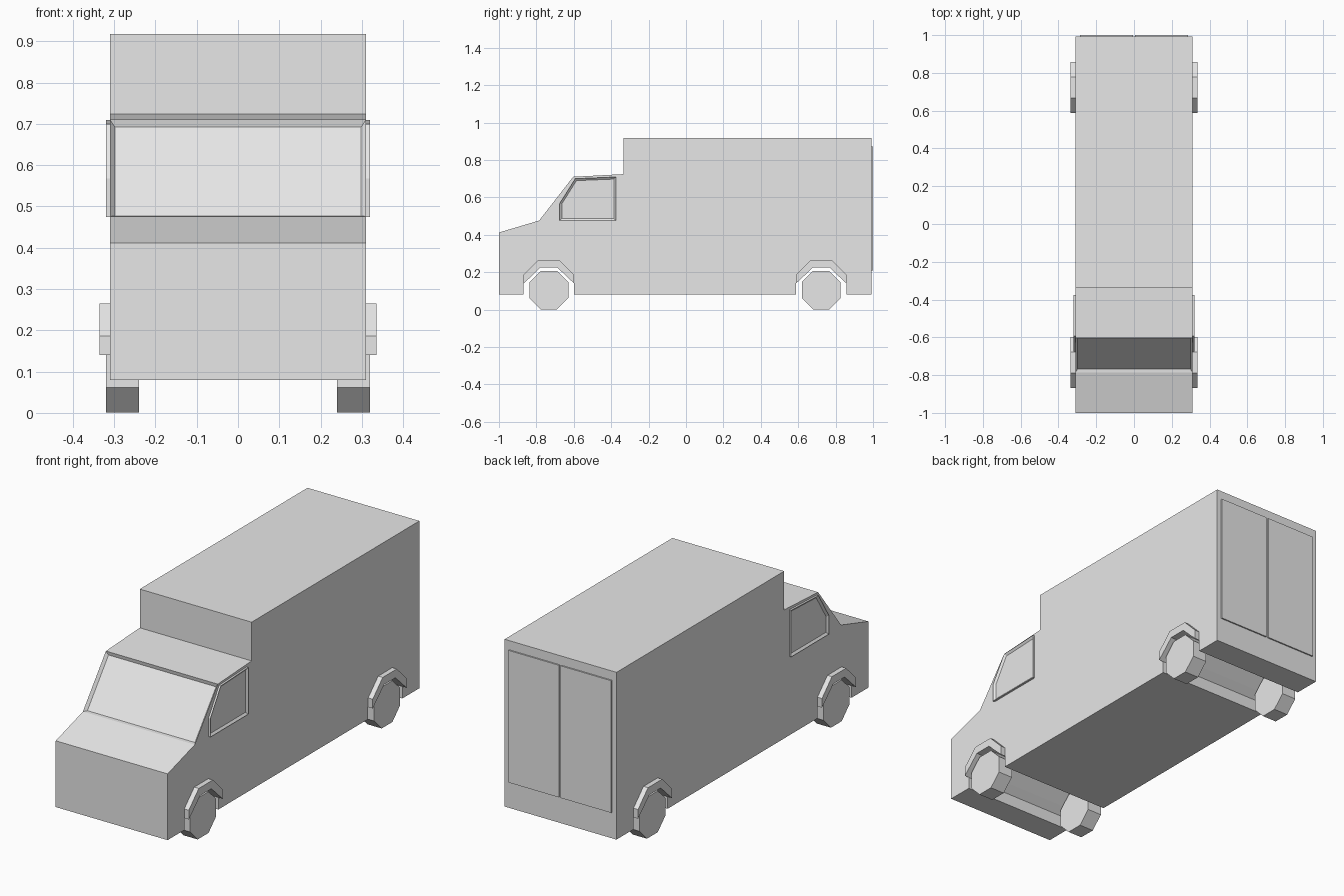
import bpy, bmesh, math
from mathutils import Vector

cube = bpy.data.objects.get("Cube")
if cube:
    bpy.data.objects.remove(cube, do_unlink=True)

grey = bpy.data.materials.new("light grey")
grey.use_nodes = True
grey.diffuse_color = (0.8, 0.8, 0.8, 1)
grey.node_tree.nodes["Principled BSDF"].inputs["Base Color"].default_value = (0.8, 0.8, 0.8, 1)


def prism(name, outline, x0, x1, inset=None):
    """Extrude a (y, z) outline from x0 to x1; inset = (direction, width, depth)."""
    bm = bmesh.new()
    base = bm.faces.new([bm.verts.new((x0, y, z)) for y, z in outline])
    ext = bmesh.ops.extrude_face_region(bm, geom=[base], use_keep_orig=True)
    moved = [v for v in ext["geom"] if isinstance(v, bmesh.types.BMVert)]
    bmesh.ops.translate(bm, vec=(x1 - x0, 0, 0), verts=moved)
    bmesh.ops.recalc_face_normals(bm, faces=bm.faces)
    if inset:
        direction, width, depth = inset
        bm.normal_update()
        target = max(bm.faces, key=lambda f: f.normal.dot(Vector(direction).normalized()))
        bmesh.ops.inset_individual(bm, faces=[target], thickness=width, depth=-depth,
                                   use_even_offset=True)
    mesh = bpy.data.meshes.new(name)
    bm.to_mesh(mesh)
    bm.free()
    mesh.materials.append(grey)
    obj = bpy.data.objects.new(name, mesh)
    bpy.context.collection.objects.link(obj)
    return obj


HALF = 0.31
AXLES = {"front": -0.733, "rear": 0.723}
SIDES = {"right": -1, "left": 1}

# Half outlines of the wheel arch, relative to the axle
arch_inner = [(0.1, 0.172), (0.045, 0.225)]
arch_outer = [(0.135, 0.14), (0.135, 0.186), (0.056, 0.265)]


def mirrored(points):
    """Run from the front end over the top to the rear end."""
    return [(-y, z) for y, z in points] + [(y, z) for y, z in reversed(points)]


# Body with full-width wheel channels and a recessed windscreen
body_outline = [(0.993, 0.08), (0.993, 0.918), (-0.335, 0.918), (-0.335, 0.724),
                (-0.603, 0.71), (-0.785, 0.476), (-1, 0.412), (-1, 0.08)]
for y in AXLES.values():
    channel = mirrored([(0.135, 0.08), (0.135, 0.14)] + arch_inner)
    body_outline += [(y + dy, z) for dy, z in channel]
prism("body", body_outline, -HALF, HALF, inset=((0, -0.79, 0.61), 0.012, 0.014))

# Wheels and arch flares
octagon = [(0.112 * math.cos(math.radians(22.5 + 45 * i)),
            0.104 + 0.112 * math.sin(math.radians(22.5 + 45 * i))) for i in range(8)]
flare = mirrored(arch_outer) + mirrored(arch_inner)[::-1]
for end, y in AXLES.items():
    for side, s in SIDES.items():
        prism(f"{end}_{side}_wheel", [(y + a, z) for a, z in octagon], s * 0.24, s * 0.32)
        prism(f"{end}_{side}_arch_flare", [(y + a, z) for a, z in flare], s * 0.3, s * 0.335)

# Raised side window frames with recessed panes
window = [(-0.375, 0.475), (-0.375, 0.709), (-0.592, 0.7), (-0.675, 0.568), (-0.675, 0.475)]
for side, s in SIDES.items():
    prism(f"{side}_side_window", window, s * 0.3, s * 0.32, inset=((s, 0, 0), 0.011, 0.009))

# Raised rear door panels
door = [(0.985, 0.21), (1, 0.21), (1, 0.872), (0.985, 0.872)]
for side, s in SIDES.items():
    prism(f"{side}_rear_door", door, s * 0.005, s * 0.285)
